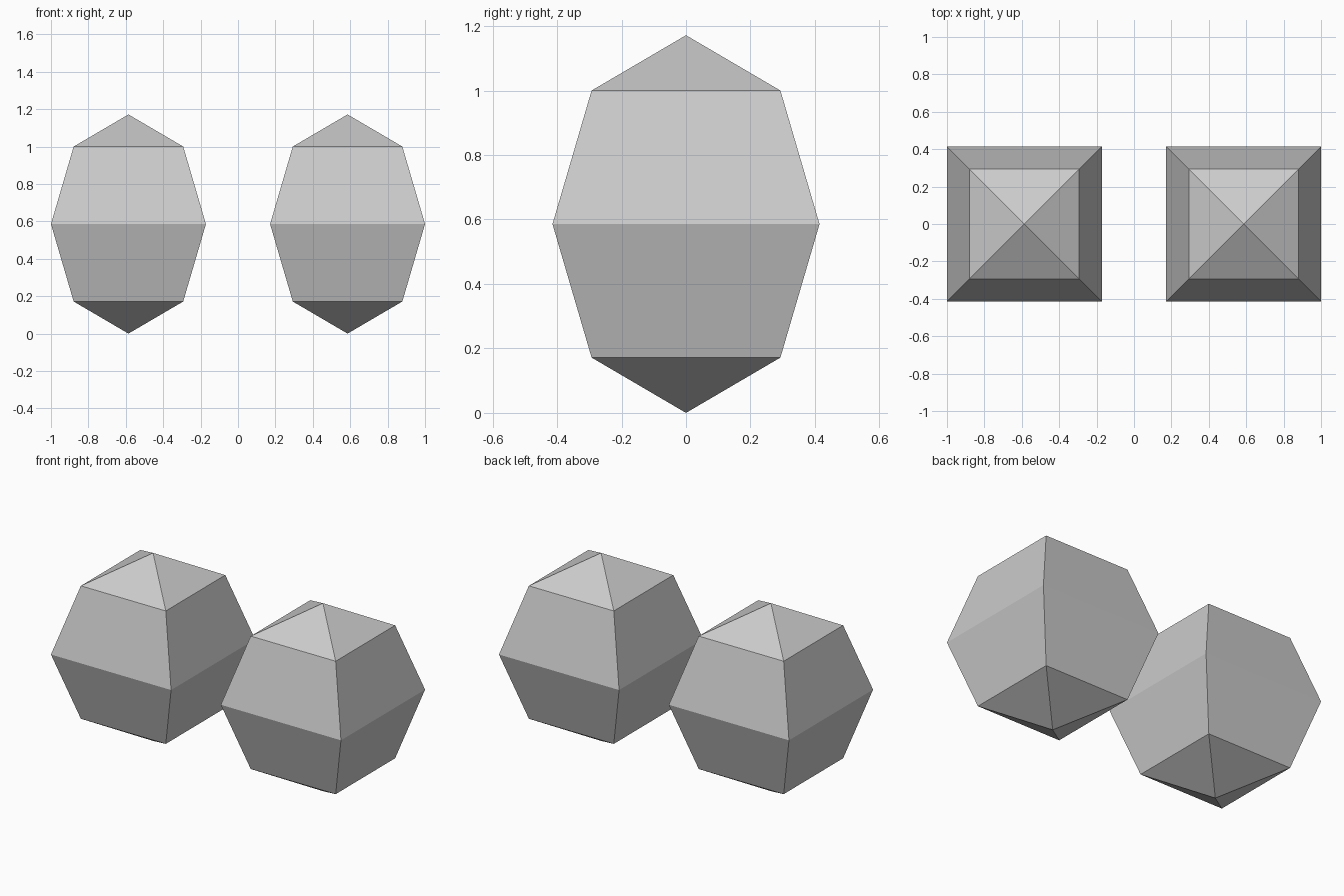
import bpy
import math

if "Cube" in bpy.data.objects:
    bpy.data.objects.remove(bpy.data.objects["Cube"])

R = 2 - math.sqrt(2)  # gem radius, about 0.586


def gem(name, x):
    # Four-sided, four-ring sphere turned so its flat sides face the axes
    bpy.ops.mesh.primitive_uv_sphere_add(
        segments=4, ring_count=4, radius=R,
        location=(x, 0, R), rotation=(0, 0, math.pi / 4))
    ob = bpy.context.object
    ob.name = name
    bpy.ops.object.shade_flat()


# Left and right faceted balls
for name, side in (("left_ball", -1), ("right_ball", 1)):
    gem(name, side * R)
